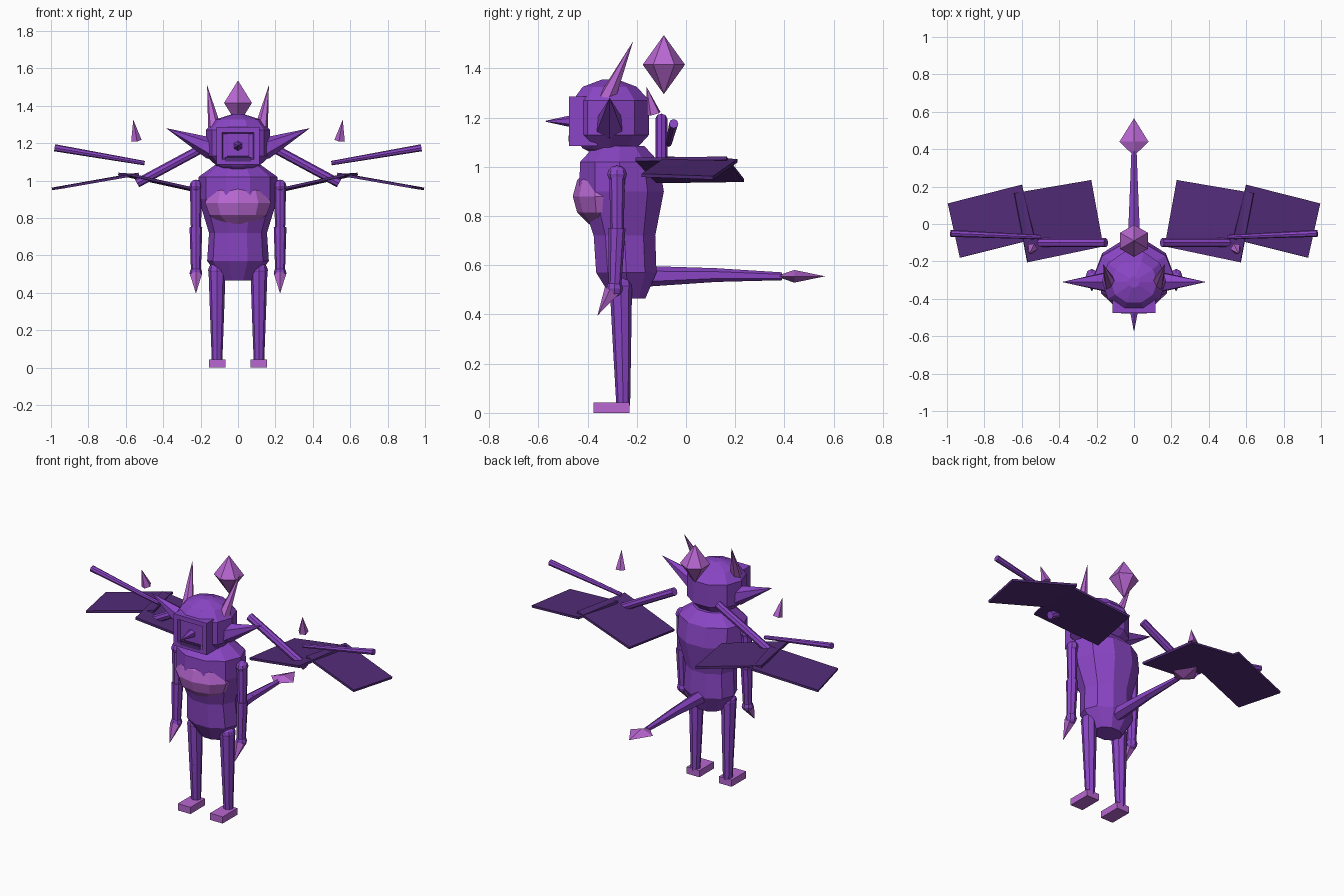
import bpy, bmesh
from math import sin, cos, tau
from mathutils import Vector, Matrix

cube = bpy.data.objects.get("Cube")
if cube:
    bpy.data.objects.remove(cube, do_unlink=True)


def material(name, rgb):
    m = bpy.data.materials.new(name)
    m.use_nodes = True
    m.diffuse_color = (*rgb, 1)
    m.node_tree.nodes["Principled BSDF"].inputs["Base Color"].default_value = (*rgb, 1)
    return m


PURPLE = material("purple skin", (0.255, 0.06, 0.56))
PINK = material("pink accent", (0.48, 0.135, 0.64))
DARK = material("dark membrane", (0.085, 0.025, 0.19))


def finish(name, bm, mat):
    bmesh.ops.recalc_face_normals(bm, faces=bm.faces)
    mesh = bpy.data.meshes.new(name)
    bm.to_mesh(mesh)
    bm.free()
    mesh.materials.append(mat)
    ob = bpy.data.objects.new(name, mesh)
    bpy.context.collection.objects.link(ob)
    return ob


def loft(name, rings, mat, n):
    """Stack of elliptical rings: (z, half width, front y, back y)."""
    bm = bmesh.new()
    loops = []
    for z, hx, yf, yb in rings:
        cy, ry = (yf + yb) / 2, (yb - yf) / 2
        loops.append([bm.verts.new((hx * sin(tau * (i + 0.5) / n), cy + ry * cos(tau * (i + 0.5) / n) / cos(tau / n / 2), z))
                      for i in range(n)])
    for lo, hi in zip(loops, loops[1:]):
        for i in range(n):
            j = (i + 1) % n
            bm.faces.new((lo[i], lo[j], hi[j], hi[i]))
    bm.faces.new(loops[0])
    bm.faces.new(loops[-1])
    return finish(name, bm, mat)


def limb(name, points, mat=PURPLE, n=6, flat=(1, 1)):
    """Tapered straight pieces through (position, radius) points."""
    bm = bmesh.new()
    for (a, r1), (b, r2) in zip(points, points[1:]):
        a, b = Vector(a), Vector(b)
        d = b - a
        m = (Matrix.Translation((a + b) / 2) @ d.to_track_quat("Z", "Y").to_matrix().to_4x4()
             @ Matrix.Diagonal((*flat, 1, 1)))
        bmesh.ops.create_cone(bm, cap_ends=True, segments=n, radius1=r1, radius2=r2,
                              depth=d.length, matrix=m)
    return finish(name, bm, mat)


def ball(name, c, radii, mat=PURPLE, u=8, v=6):
    bm = bmesh.new()
    bmesh.ops.create_uvsphere(bm, u_segments=u, v_segments=v, radius=1,
                              matrix=Matrix.Translation(c) @ Matrix.Diagonal((*radii, 1)))
    return finish(name, bm, mat)


def box(name, lo, hi, mat):
    lo, hi = Vector(lo), Vector(hi)
    bm = bmesh.new()
    bmesh.ops.create_cube(bm, size=1, matrix=Matrix.Translation((lo + hi) / 2) @ Matrix.Diagonal((*(hi - lo), 1)))
    return finish(name, bm, mat)


def panel(name, corners, mat):
    """Thin wing membrane from four corners."""
    bm = bmesh.new()
    bm.faces.new([bm.verts.new(c) for c in corners])
    ob = finish(name, bm, mat)
    mod = ob.modifiers.new("thickness", "SOLIDIFY")
    mod.thickness, mod.offset = 0.014, 0
    return ob


# Torso and chest
loft("torso", [(0.465, 0.09, -0.30, -0.165), (0.57, 0.165, -0.365, -0.12),
               (0.72, 0.155, -0.375, -0.125), (0.90, 0.21, -0.435, -0.09),
               (1.02, 0.21, -0.43, -0.11), (1.085, 0.12, -0.37, -0.17)], PURPLE, 10)
ball("chest", (0, -0.33, 0.88), (0.185, 0.13, 0.13), PINK, 10, 6)

# Head
loft("head", [(1.05, 0.06, -0.37, -0.25), (1.075, 0.11, -0.42, -0.2),
              (1.13, 0.172, -0.46, -0.15), (1.27, 0.172, -0.46, -0.15),
              (1.325, 0.125, -0.42, -0.2), (1.355, 0.03, -0.34, -0.28)], PURPLE, 10)

# Muzzle block with a recessed front, a mouth and a spike
muzzle = box("muzzle", (-0.115, -0.475, 1.085), (0.115, -0.36, 1.285), PURPLE)
bm = bmesh.new()
bm.from_mesh(muzzle.data)
front = [f for f in bm.faces if f.normal.y < -0.9]
bmesh.ops.inset_region(bm, faces=front, thickness=0.04)
bmesh.ops.inset_region(bm, faces=front, thickness=0.01, depth=-0.02)
bm.to_mesh(muzzle.data)
bm.free()
box("mouth", (-0.07, -0.478, 1.102), (0.07, -0.47, 1.127), DARK)
limb("nose_spike", [((0, -0.455, 1.185), 0.027), ((0, -0.57, 1.185), 0.002)])

# Crystal floating behind the head
limb("crystal", [((0, -0.09, 1.295), 0), ((0, -0.09, 1.415), 0.086), ((0, -0.09, 1.535), 0)], PINK)

# Tail with a flattened spear tip
limb("tail", [((0, -0.16, 0.555), 0.042), ((0, 0.12, 0.56), 0.028), ((0, 0.39, 0.555), 0.016)])
limb("tail_tip", [((0, 0.38, 0.555), 0.016), ((0, 0.44, 0.555), 0.078), ((0, 0.565, 0.555), 0)],
     PINK, 4, (1, 0.33))

for side, s in (("left", 1), ("right", -1)):
    # Head spikes and horns
    limb(side + "_ear_spike", [((s * 0.14, -0.31, 1.17), 0.06), ((s * 0.385, -0.31, 1.28), 0)])
    limb(side + "_horn", [((s * 0.125, -0.32, 1.28), 0.036), ((s * 0.165, -0.215, 1.51), 0)], PINK)

    # Arm, joints and claw
    x = s * 0.225
    ball(side + "_shoulder", (x, -0.28, 0.97), (0.034, 0.04, 0.035))
    limb(side + "_arm", [((x, -0.28, 0.97), 0.032), ((x, -0.28, 0.73), 0.027)], n=8)
    limb(side + "_forearm", [((x, -0.28, 0.75), 0.034), ((x, -0.29, 0.5), 0.026)], n=8)
    ball(side + "_wrist", (x, -0.29, 0.505), (0.034, 0.034, 0.034))
    limb(side + "_claw", [((x, -0.30, 0.495), 0.034), ((x, -0.36, 0.395), 0)], PINK, 5)

    # Leg and foot
    x = s * 0.112
    ball(side + "_hip", (x, -0.265, 0.52), (0.048, 0.048, 0.04))
    limb(side + "_leg", [((x, -0.265, 0.53), 0.046), ((x, -0.26, 0.27), 0.037),
                         ((x, -0.255, 0.03), 0.028)], n=8)
    box(side + "_foot", (x - 0.044, -0.375, 0), (x + 0.044, -0.23, 0.042), PINK)

    # Wing bones, membranes and floating barb
    limb(side + "_inner_wing_bone", [((s * 0.15, -0.10, 1.195), 0.024), ((s * 0.54, -0.10, 0.985), 0.024)], n=8)
    limb(side + "_outer_wing_bone", [((s * 0.5, -0.07, 1.093), 0.012), ((s * 0.98, -0.05, 1.175), 0.019)], n=8)
    panel(side + "_inner_wing", [(s * 0.165, -0.12, 0.94), (s * 0.57, -0.205, 1.03),
                                 (s * 0.64, 0.165, 1.035), (s * 0.23, 0.235, 0.945)], DARK)
    panel(side + "_outer_wing", [(s * 0.53, -0.08, 1.035), (s * 0.93, -0.18, 0.965),
                                 (s * 0.995, 0.11, 0.955), (s * 0.6, 0.21, 1.025)], DARK)
    limb(side + "_wing_barb", [((s * 0.545, -0.13, 1.215), 0.03), ((s * 0.56, -0.16, 1.325), 0)], PINK, 5)
